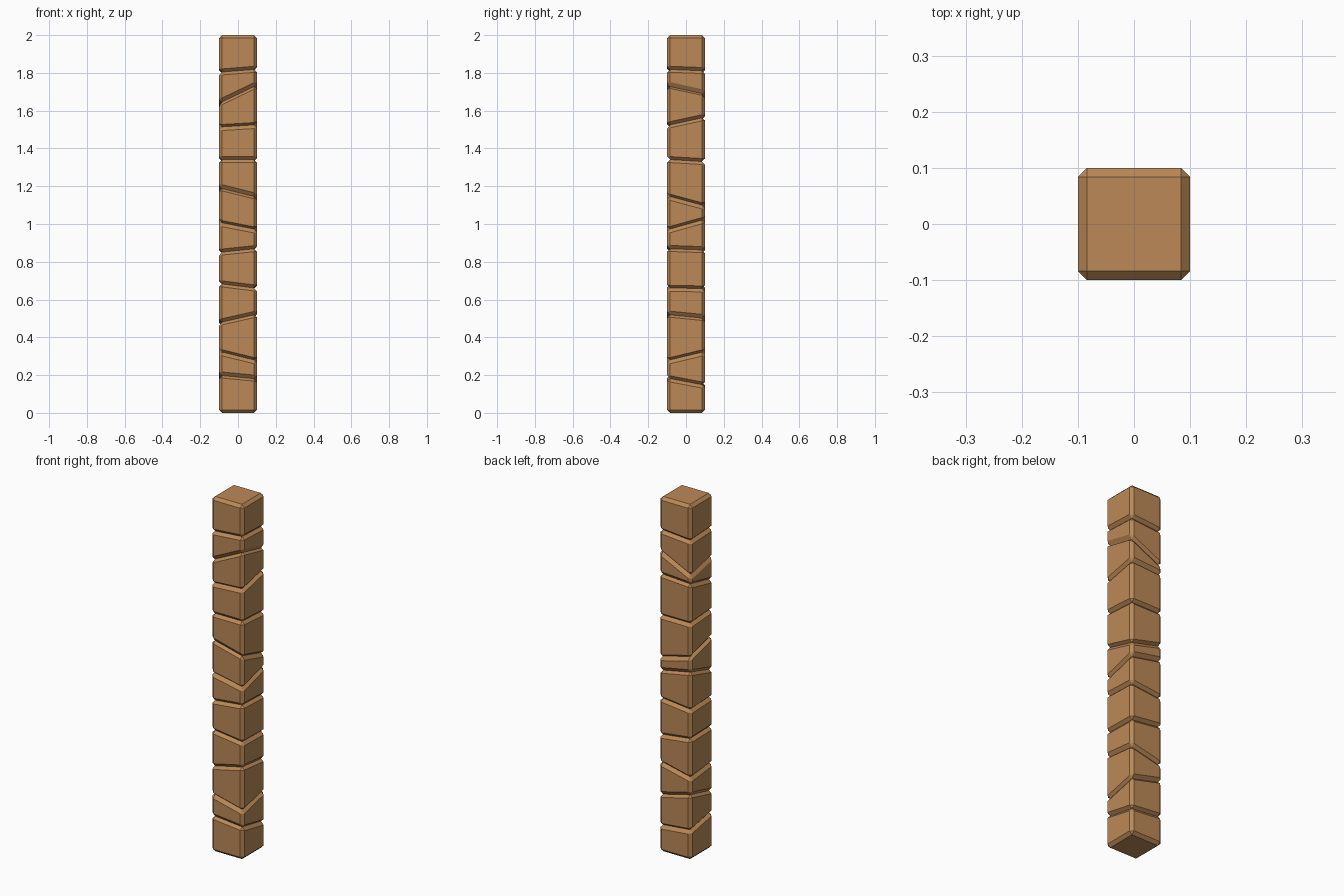
import bpy, bmesh

if "Cube" in bpy.data.objects:
    bpy.data.objects.remove(bpy.data.objects["Cube"])

R, H, BEVEL = 0.1, 2.0, 0.016

wood = bpy.data.materials.new("warm brown wood")
wood.diffuse_color = (0.50, 0.25, 0.095, 1)
wood.use_nodes = True
wood.node_tree.nodes["Principled BSDF"].inputs["Base Color"].default_value = wood.diffuse_color

# Sloping cut planes: heights at front-left, front-right and back-right corners
cuts = [
    (0, 0, 0),
    (0.202, 0.183, 0.145), (0.322, 0.273, 0.321), (0.479, 0.524, 0.504),
    (0.685, 0.660, 0.656), (0.850, 0.871, 0.864), (1.005, 0.966, 1.022),
    (1.196, 1.146, 1.092), (1.342, 1.342, 1.330), (1.510, 1.522, 1.566),
    (1.642, 1.738, 1.694), (1.804, 1.820, 1.812),
    (H, H, H),
]


def ring(bm, cut):
    """Four corners of a square column sliced by a plane."""
    fl, fr, br = cut
    corners = [(-R, -R, fl), (R, -R, fr), (R, R, br), (-R, R, fl + br - fr)]
    return [bm.verts.new(c) for c in corners]


def block(name, lower, upper):
    """Chamfered wooden block between two cut planes."""
    bm = bmesh.new()
    lo, up = ring(bm, lower), ring(bm, upper)
    bm.faces.new(lo[::-1])
    bm.faces.new(up)
    for i in range(4):
        j = (i + 1) % 4
        bm.faces.new((lo[i], lo[j], up[j], up[i]))
    bmesh.ops.bevel(bm, geom=bm.edges[:], offset=BEVEL, offset_type='OFFSET',
                    segments=1, profile=0.5, affect='EDGES', clamp_overlap=True)
    bmesh.ops.recalc_face_normals(bm, faces=bm.faces[:])
    me = bpy.data.meshes.new(name)
    bm.to_mesh(me)
    bm.free()
    me.materials.append(wood)
    bpy.context.collection.objects.link(bpy.data.objects.new(name, me))


# Stack the blocks into a post
for i in range(len(cuts) - 1):
    block(f"post_block_{i + 1}", cuts[i], cuts[i + 1])
